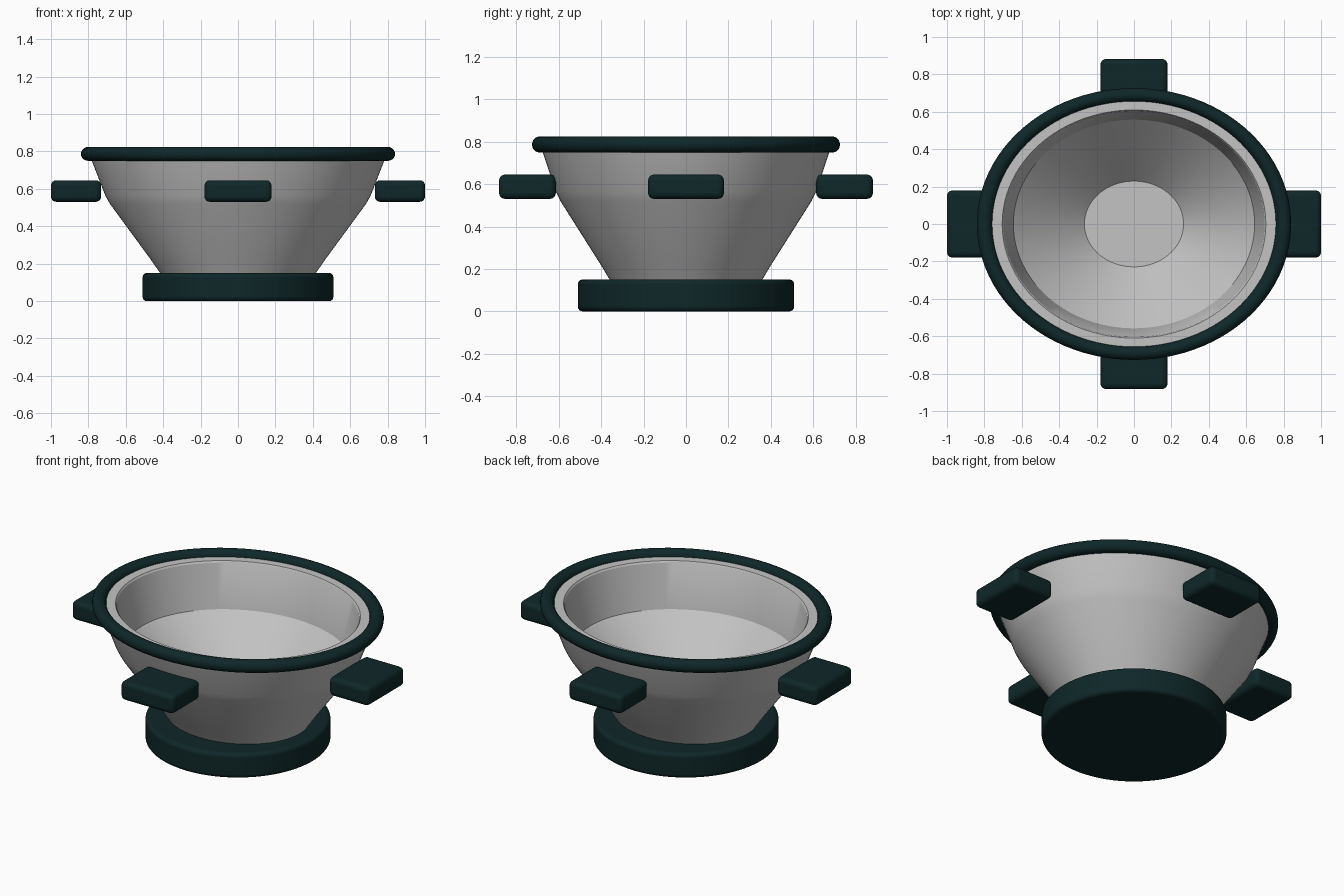
import bpy, bmesh, math

cube = bpy.data.objects.get("Cube")
if cube:
    bpy.data.objects.remove(cube, do_unlink=True)

OVAL = 0.865  # depth-to-width ratio of the bowl


def material(name, rgb, rough):
    m = bpy.data.materials.new(name)
    m.use_nodes = True
    m.diffuse_color = (*rgb, 1)
    bsdf = next(n for n in m.node_tree.nodes if n.type == 'BSDF_PRINCIPLED')
    bsdf.inputs["Base Color"].default_value = (*rgb, 1)
    bsdf.inputs["Roughness"].default_value = rough
    return m


steel = material("light grey", (0.55, 0.55, 0.55), 0.5)
rubber = material("dark green", (0.0046, 0.02, 0.0215), 0.6)


def smooth(obj, angle):
    bpy.ops.object.select_all(action='DESELECT')
    obj.select_set(True)
    bpy.context.view_layer.objects.active = obj
    bpy.ops.object.shade_smooth_by_angle(angle=math.radians(angle))


def add_bevel(obj, width):
    b = obj.modifiers.new("rounded edges", 'BEVEL')
    b.width, b.segments = width, 4
    b.limit_method, b.angle_limit = 'ANGLE', math.radians(40)


def lathe(name, profile, mat, y_scale=1.0, steps=96):
    """Spin a radius/height profile around z; both ends lie on the axis."""
    bm = bmesh.new()
    verts = [bm.verts.new((r, 0, z)) for r, z in profile]
    edges = [bm.edges.new(p) for p in zip(verts, verts[1:])]
    bmesh.ops.spin(bm, geom=verts + edges, cent=(0, 0, 0), axis=(0, 0, 1),
                   angle=2 * math.pi, steps=steps)
    bmesh.ops.remove_doubles(bm, verts=bm.verts, dist=1e-4)
    for v in bm.verts:
        v.co.y *= y_scale
    bmesh.ops.recalc_face_normals(bm, faces=bm.faces)
    me = bpy.data.meshes.new(name)
    bm.to_mesh(me)
    bm.free()
    me.materials.append(mat)
    obj = bpy.data.objects.new(name, me)
    bpy.context.collection.objects.link(obj)
    return obj


# Oval bowl: outer wall up, flat lip, inner wall down to a small flat floor
bowl = lathe("bowl", [
    (0, 0.08), (0.37, 0.08), (0.417, 0.15), (0.458, 0.21), (0.685, 0.52),
    (0.71, 0.565), (0.782, 0.75), (0.797, 0.79),
    (0.705, 0.79), (0.698, 0.78), (0.645, 0.52), (0.265, 0.17), (0, 0.17),
], steel, OVAL)
smooth(bowl, 22)

# Round foot
foot = lathe("foot", [(0, 0), (0.51, 0), (0.51, 0.15), (0, 0.15)], rubber)
add_bevel(foot, 0.022)
smooth(foot, 35)

# Oval rim ring around the lip
bpy.ops.mesh.primitive_torus_add(major_radius=0.799, minor_radius=0.041,
                                 major_segments=96, minor_segments=20,
                                 location=(0, 0, 0.787))
rim = bpy.context.object
rim.name = "rim_ring"
rim.scale = (1, OVAL, 0.92)
rim.data.materials.append(rubber)
smooth(rim, 60)

# Four padded grips
for name, x, y in (("left_grip", 1, 0), ("right_grip", -1, 0),
                   ("front_grip", 0, -1), ("back_grip", 0, 1)):
    bpy.ops.mesh.primitive_cube_add(size=1, location=(x * 0.866, y * 0.748, 0.588))
    grip = bpy.context.object
    grip.name = name
    size = (0.268, 0.358, 0.115) if x else (0.358, 0.268, 0.115)
    for v in grip.data.vertices:
        v.co = [c * s for c, s in zip(v.co, size)]
    grip.data.materials.append(rubber)
    add_bevel(grip, 0.028)
    smooth(grip, 35)
